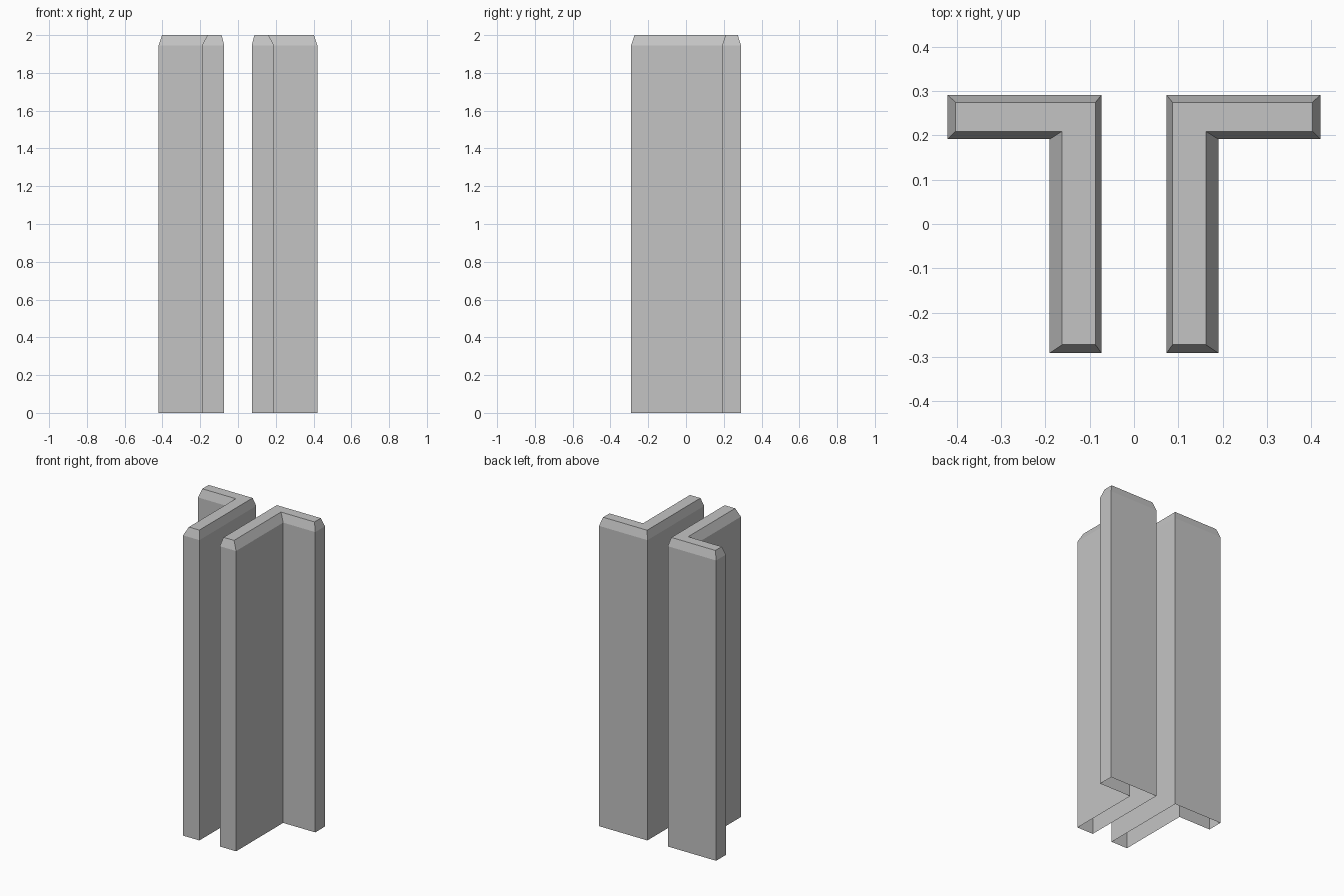
import bpy
import bmesh

cube = bpy.data.objects.get("Cube")
if cube:
    bpy.data.objects.remove(cube, do_unlink=True)

# Plain grey for the whole model
grey = bpy.data.materials.new("grey")
grey.use_nodes = True
colour = (0.55, 0.55, 0.55, 1)
grey.diffuse_color = colour
grey.node_tree.nodes["Principled BSDF"].inputs["Base Color"].default_value = colour


def l_outline(inner, stem, end, front, step, back):
    """Corners of an L: a stem running front to back with an arm going outward."""
    return [(inner, front), (stem, front), (stem, step),
            (end, step), (end, back), (inner, back)]


# Outline of the walls, and the smaller outline of the top
wall = l_outline(0.073, 0.19, 0.42, -0.291, 0.191, 0.291)
cap = l_outline(0.087, 0.162, 0.402, -0.272, 0.209, 0.274)
sections = [(wall, 0), (wall, 1.946), (cap, 2)]

# Left post: walls, sloped rim and flat top, open underneath
bm = bmesh.new()
rings = [[bm.verts.new((x, y, z)) for x, y in outline] for outline, z in sections]
for low, high in zip(rings, rings[1:]):
    for i in range(len(low)):
        j = (i + 1) % len(low)
        bm.faces.new((low[i], low[j], high[j], high[i]))
bm.faces.new(rings[-1])

mesh = bpy.data.meshes.new("angle_posts")
bm.to_mesh(mesh)
bm.free()
mesh.materials.append(grey)
posts = bpy.data.objects.new("angle_posts", mesh)
bpy.context.collection.objects.link(posts)

# Right post
mirror = posts.modifiers.new("mirror", 'MIRROR')
mirror.use_axis = (True, False, False)
mirror.use_mirror_merge = False
